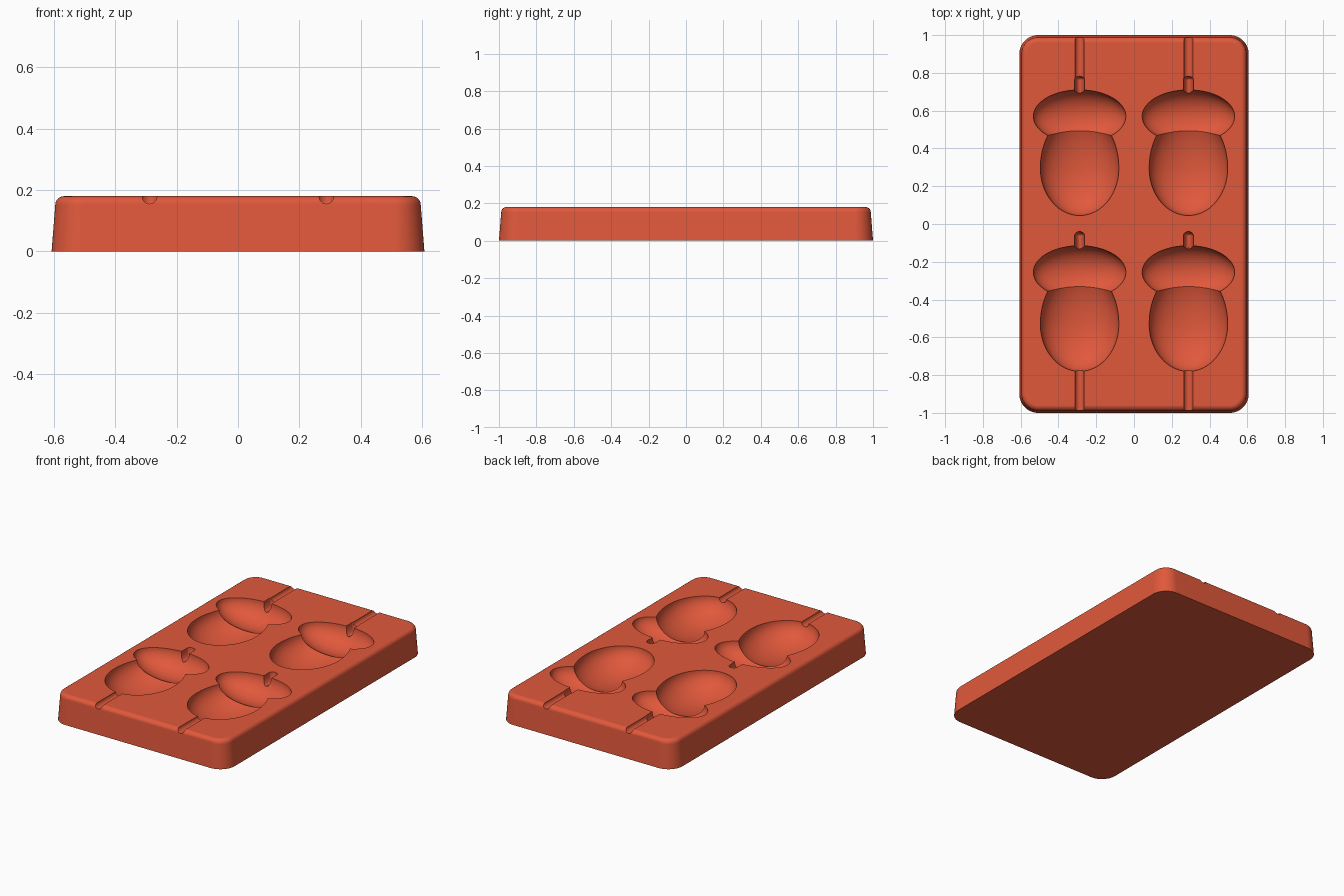
import bpy, bmesh
from math import cos, sin, pi, radians
from mathutils import Vector, Matrix

if "Cube" in bpy.data.objects:
    bpy.data.objects.remove(bpy.data.objects["Cube"])

TOP = 0.18
HALF_X, HALF_Y = 0.607, 1.0
COLUMNS = (-0.288, 0.288)
ROWS = (0.0, -0.825)

clay = bpy.data.materials.new("terracotta_red")
clay.use_nodes = True
colour = (0.75, 0.098, 0.044, 1)
clay.diffuse_color = colour
clay.node_tree.nodes["Principled BSDF"].inputs["Base Color"].default_value = colour


def make_object(name, bm):
    bmesh.ops.recalc_face_normals(bm, faces=bm.faces)
    mesh = bpy.data.meshes.new(name)
    bm.to_mesh(mesh)
    bm.free()
    mesh.materials.append(clay)
    obj = bpy.data.objects.new(name, mesh)
    bpy.context.collection.objects.link(obj)
    return obj


def rounded_ring(bm, inset, z, radius=0.1, steps=14):
    """Closed loop of vertices around a rounded rectangle."""
    r = radius - inset
    ring = []
    for k, (sx, sy) in enumerate(((1, 1), (-1, 1), (-1, -1), (1, -1))):
        for i in range(steps + 1):
            a = (k + i / steps) * pi / 2
            ring.append(bm.verts.new((sx * (HALF_X - radius) + r * cos(a),
                                      sy * (HALF_Y - radius) + r * sin(a), z)))
    return ring


def egg(bm, x, y, rx, rz, back, front, stretch=0, sides=64, z=TOP - 0.001):
    """Ellipsoid along y with separate end lengths and an optional straight middle."""
    made = bmesh.ops.create_uvsphere(bm, u_segments=sides, v_segments=sides // 2 + 1, radius=1,
                                     matrix=Matrix.Rotation(radians(90), 4, 'X'))
    for v in made["verts"]:
        c = v.co
        ly = c.y * back + stretch if c.y > 0 else c.y * front
        v.co = Vector((x + c.x * rx, y + ly, z + c.z * rz))


# Tray block: slightly drafted walls and a rounded top rim
bm = bmesh.new()
fillet = 0.028
profile = [(0, 0), (0.012, TOP - fillet)]
for i in range(1, 7):
    a = i / 6 * pi / 2
    profile.append((0.012 + fillet * (1 - cos(a)), TOP - fillet + fillet * sin(a)))
rings = [rounded_ring(bm, inset, z) for inset, z in profile]
for low, high in zip(rings, rings[1:]):
    for i in range(len(low)):
        j = (i + 1) % len(low)
        bm.faces.new((low[i], low[j], high[j], high[i]))
bm.faces.new(rings[0][::-1])
bm.faces.new(rings[-1])
tray = make_object("mould_tray", bm)

# Hollows: cap, nut, stem and stick channel for each of the four acorns
hollows = {name: bmesh.new() for name in ("nut_hollow", "cap_hollow", "stem_hollow", "stick_channel")}
for x in COLUMNS:
    for row in ROWS:
        egg(hollows["nut_hollow"], x, row + 0.295, 0.208, 0.13, 0.296, 0.25)
        egg(hollows["cap_hollow"], x, row + 0.57, 0.245, 0.115, 0.14, 0.14)
        egg(hollows["stem_hollow"], x, row + 0.66, 0.027, 0.055, 0.025, 0.025, 0.1, 24)
    egg(hollows["stick_channel"], x, 0.72, 0.024, 0.024, 0.02, 0.02, 0.5, 24)
    egg(hollows["stick_channel"], x, -1.2, 0.024, 0.024, 0.02, 0.02, 0.5, 24)

cutters = []
for name, cut_bm in hollows.items():
    cutter = make_object(name, cut_bm)
    cutter.hide_render = True
    cutters.append(cutter)
    mod = tray.modifiers.new(name, 'BOOLEAN')
    mod.operation = 'DIFFERENCE'
    mod.solver = 'EXACT'
    mod.object = cutter

# Bake the cuts into the tray and drop the cutters
bpy.context.view_layer.update()
depsgraph = bpy.context.evaluated_depsgraph_get()
carved = bpy.data.meshes.new_from_object(tray.evaluated_get(depsgraph))
tray.modifiers.clear()
tray.data = carved
carved.materials.clear()
carved.materials.append(clay)
for poly in carved.polygons:
    poly.material_index = 0
for cutter in cutters:
    bpy.data.objects.remove(cutter)

# Smooth hollows and corners, crisp rims
bpy.ops.object.select_all(action='DESELECT')
tray.select_set(True)
bpy.context.view_layer.objects.active = tray
bpy.ops.object.shade_smooth_by_angle(angle=radians(30))
weighted = tray.modifiers.new("weighted_normals", 'WEIGHTED_NORMAL')
weighted.keep_sharp = True
